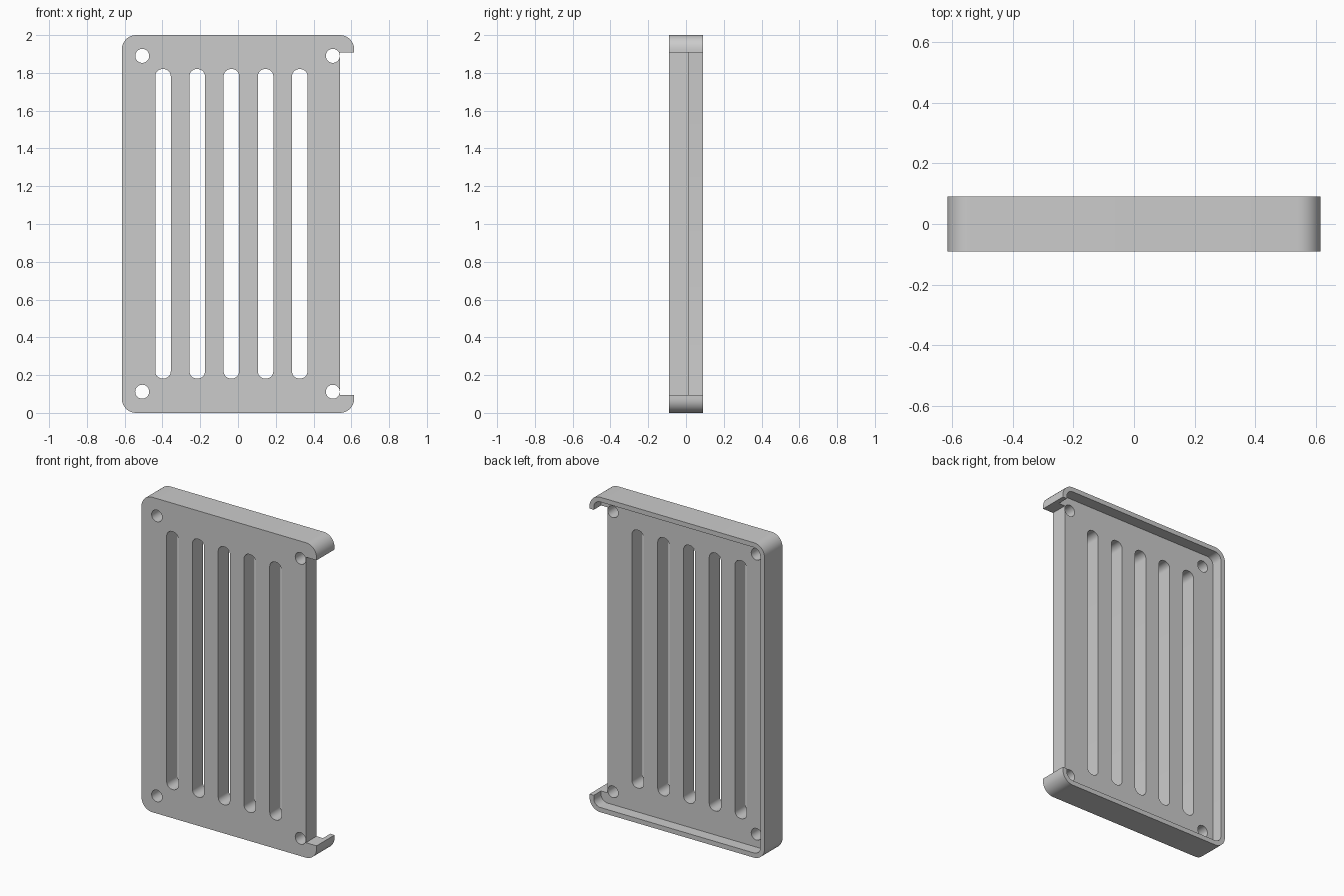
import bpy, bmesh, math

cube = bpy.data.objects.get("Cube")
if cube:
    bpy.data.objects.remove(cube, do_unlink=True)

grey = bpy.data.materials.new("plain_grey")
grey.use_nodes = True
colour = (0.6, 0.6, 0.6, 1)
grey.diffuse_color = colour
grey.node_tree.nodes["Principled BSDF"].inputs["Base Color"].default_value = colour

HALF_W, HEIGHT, HALF_D = 0.615, 2.0, 0.09
RIM, CORNER = 0.03, 0.075


def rounded_block(name, x0, x1, z0, z1, y0, y1, radius=0.0, steps=8):
    """Rounded rectangle in the XZ plane, extruded along Y."""
    bm = bmesh.new()
    centres = [(x1 - radius, z1 - radius), (x0 + radius, z1 - radius),
               (x0 + radius, z0 + radius), (x1 - radius, z0 + radius)]
    verts = []
    for quarter, (cx, cz) in enumerate(centres):
        for i in range(steps + 1 if radius else 1):
            a = (quarter + i / steps) * math.pi / 2
            verts.append(bm.verts.new((cx + radius * math.cos(a), y0,
                                       cz + radius * math.sin(a))))
    bmesh.ops.remove_doubles(bm, verts=verts, dist=1e-5)
    face = bm.faces.new([v for v in verts if v.is_valid])
    extruded = bmesh.ops.extrude_face_region(bm, geom=[face])["geom"]
    bmesh.ops.translate(bm, vec=(0, y1 - y0, 0),
                        verts=[g for g in extruded if isinstance(g, bmesh.types.BMVert)])
    bmesh.ops.recalc_face_normals(bm, faces=bm.faces)
    mesh = bpy.data.meshes.new(name)
    bm.to_mesh(mesh)
    bm.free()
    mesh.materials.append(grey)
    obj = bpy.data.objects.new(name, mesh)
    bpy.context.collection.objects.link(obj)
    return obj


# Solid tray
tray = rounded_block("vented_tray", -HALF_W, HALF_W, 0, HEIGHT, -HALF_D, HALF_D, CORNER)

# Shallow pocket in the back, leaving a thin rim
cutters = [rounded_block("pocket_cutter", -HALF_W + RIM, HALF_W - RIM, RIM, HEIGHT - RIM,
                         0.017, 0.2, CORNER - RIM)]
# Open side, leaving a hook at each end
cutters.append(rounded_block("side_cutter", 0.54, 0.8, 0.095, 1.908, -0.2, 0.2))
# Five vent slots
for i in range(5):
    x = -0.397 + i * 0.181
    cutters.append(rounded_block("slot_cutter", x - 0.041, x + 0.041, 0.182, 1.82,
                                 -0.2, 0.2, 0.038))
# Four screw holes
R = 0.037
for x in (-0.507, 0.502):
    for z in (0.112, 1.89):
        cutters.append(rounded_block("hole_cutter", x - R, x + R, z - R, z + R,
                                     -0.2, 0.2, R))

for cutter in cutters:
    cutter.hide_render = True
    mod = tray.modifiers.new(cutter.name, 'BOOLEAN')
    mod.operation = 'DIFFERENCE'
    mod.solver = 'EXACT'
    mod.object = cutter

# Bake the cuts and drop the helpers
bpy.context.view_layer.update()
evaluated = tray.evaluated_get(bpy.context.evaluated_depsgraph_get())
result = bpy.data.meshes.new_from_object(evaluated)
tray.modifiers.clear()
tray.data = result
for cutter in cutters:
    bpy.data.objects.remove(cutter, do_unlink=True)

# Smooth curved walls, crisp edges
for poly in result.polygons:
    poly.use_smooth = True
    poly.material_index = 0
result.set_sharp_from_angle(angle=math.radians(30))
